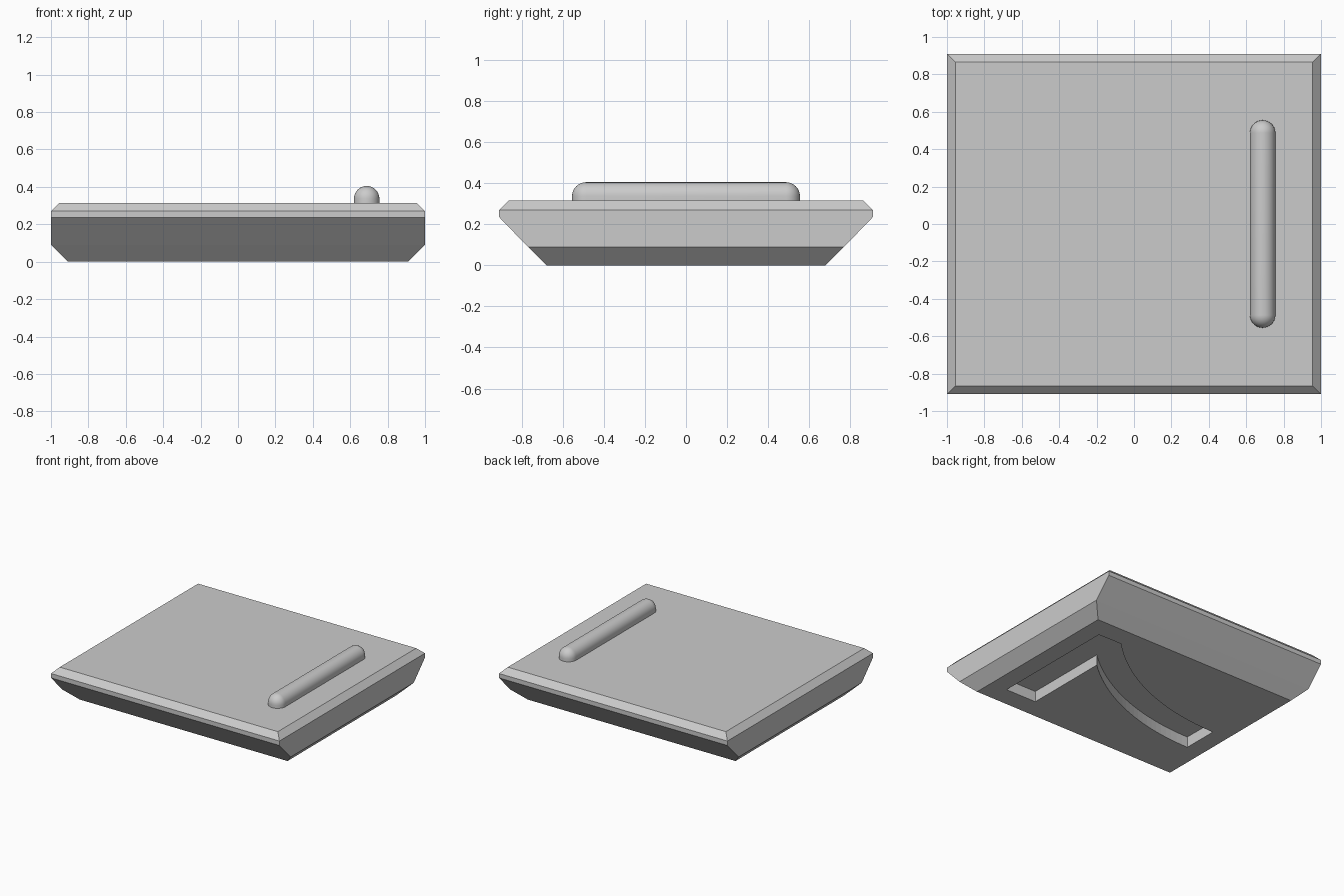
import bpy
import bmesh
from math import sqrt
from mathutils import Matrix, Vector

cube = bpy.data.objects.get("Cube")
if cube:
    bpy.data.objects.remove(cube, do_unlink=True)

grey = bpy.data.materials.new("plain_grey")
grey.use_nodes = True
colour = (0.6, 0.6, 0.6, 1.0)
grey.diffuse_color = colour
grey.node_tree.nodes["Principled BSDF"].inputs["Base Color"].default_value = colour


def add_object(name, bm):
    bmesh.ops.recalc_face_normals(bm, faces=bm.faces)
    mesh = bpy.data.meshes.new(name)
    bm.to_mesh(mesh)
    bm.free()
    mesh.materials.append(grey)
    obj = bpy.data.objects.new(name, mesh)
    bpy.context.collection.objects.link(obj)
    return obj


def hull(name, points):
    """Closed convex solid around the points, with flat areas merged."""
    bm = bmesh.new()
    for p in points:
        bm.verts.new(p)
    bmesh.ops.remove_doubles(bm, verts=bm.verts, dist=0.0001)
    bmesh.ops.convex_hull(bm, input=bm.verts)
    loose = [v for v in bm.verts if not v.link_faces]
    bmesh.ops.delete(bm, geom=loose, context='VERTS')
    bmesh.ops.dissolve_limit(bm, angle_limit=0.01, verts=bm.verts, edges=bm.edges)
    return add_object(name, bm)


# Chamfered slab: half width, half depth and height of each level
levels = [(0.91, 0.68, 0), (1, 0.77, 0.09), (1, 0.91, 0.235),
          (1, 0.91, 0.27), (0.955, 0.865, 0.315)]
slab = hull("slab", [(sx * x, sy * y, z) for x, y, z in levels
                     for sx in (-1, 1) for sy in (-1, 1)])

# Curved recess in the underside
END_X, RADIUS, STEPS, DEPTH = -0.77, 1.88, 24, 0.085


def arc(x_end, y_low):
    """Arc rising from the narrow end of the recess towards x_end."""
    runs = [(x_end - END_X) * i / STEPS for i in range(STEPS + 1)]
    return [(END_X + r, y_low + RADIUS - sqrt(RADIUS ** 2 - r * r)) for r in runs]


outline = [(0.765, -0.52), (0.495, -0.52)]
outline += arc(0.495, -0.318)[::-1] + arc(0.56, -0.032)
outline += [(0.765, 0.517)]
bm = bmesh.new()
face = bm.faces.new([bm.verts.new((x, y, -0.1)) for x, y in outline])
top = bmesh.ops.extrude_face_region(bm, geom=[face])["geom"]
bmesh.ops.translate(bm, vec=(0, 0, DEPTH + 0.1),
                    verts=[g for g in top if isinstance(g, bmesh.types.BMVert)])
cutter = add_object("recess_cutter", bm)
cutter.hide_render = True

cut = slab.modifiers.new("recess", 'BOOLEAN')
cut.operation = 'DIFFERENCE'
cut.solver = 'EXACT'
cut.object = cutter
bpy.context.view_layer.objects.active = slab
slab.select_set(True)
bpy.ops.object.modifier_apply(modifier=cut.name)
bpy.data.objects.remove(cutter, do_unlink=True)

# Round-ended handle with straight lower sides
bm = bmesh.new()
for side in (-1, 1):
    bmesh.ops.create_uvsphere(bm, u_segments=32, v_segments=16, radius=0.068,
                              matrix=Matrix.Translation((0.688, side * 0.487, 0)))
points = []
for v in bm.verts:
    points.append(Vector((v.co.x, v.co.y, 0.337 + max(v.co.z, 0))))
    points.append(Vector((v.co.x, v.co.y, 0.31)))
bm.free()
handle = hull("handle", points)

# Smooth the round handle, keep the slab faceted
bpy.ops.object.select_all(action='DESELECT')
handle.select_set(True)
bpy.context.view_layer.objects.active = handle
bpy.ops.object.shade_smooth_by_angle(angle=0.6)
